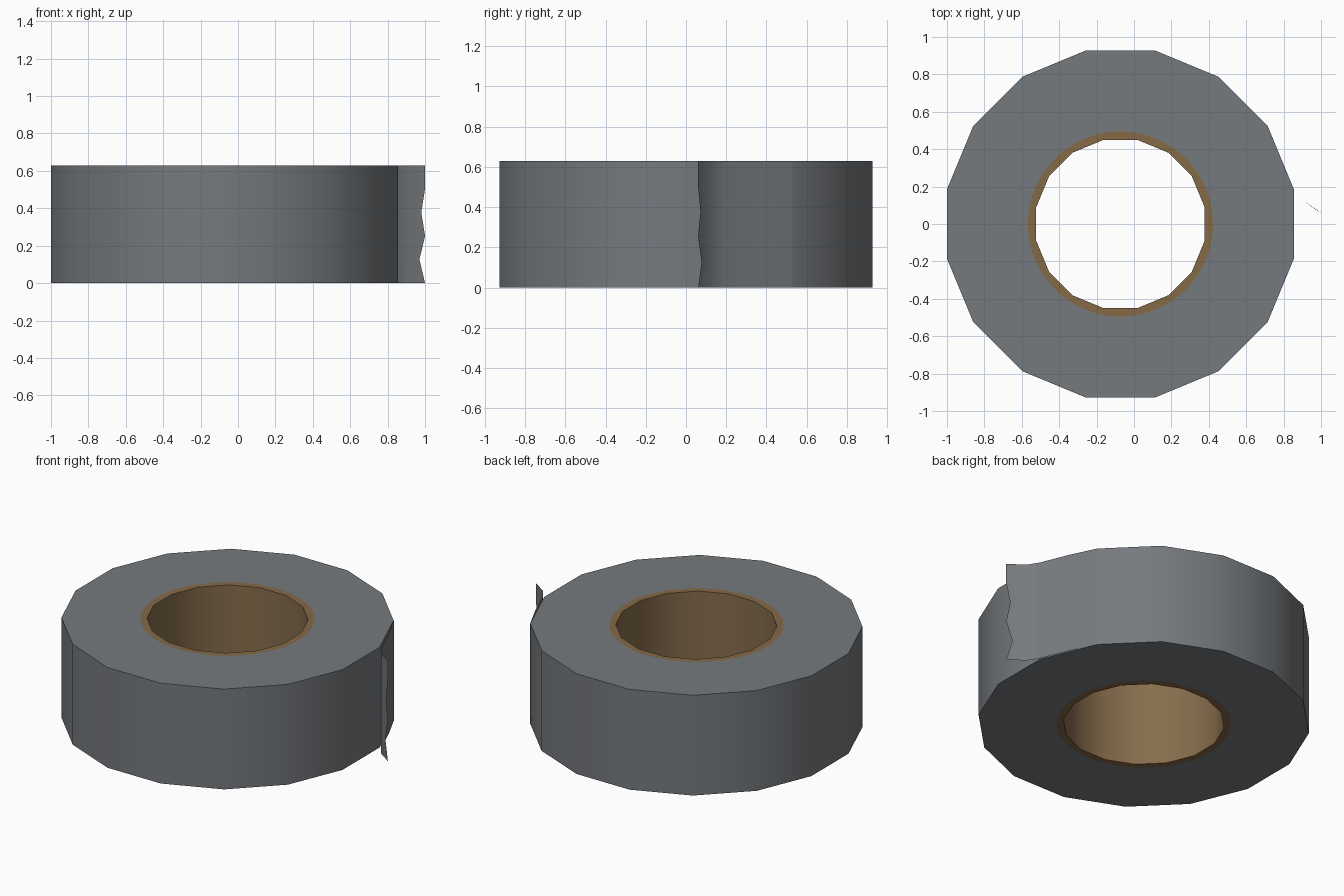
import bpy, bmesh, math

if "Cube" in bpy.data.objects:
    bpy.data.objects.remove(bpy.data.objects["Cube"])

N, SUB = 16, 4             # sides of the roll, circle points per side
CX, H = -0.0725, 0.63      # roll centre and height
R_OUT, R_CORE, R_HOLE = 0.946, 0.495, 0.459


def material(name, rgb):
    m = bpy.data.materials.new(name)
    m.diffuse_color = (*rgb, 1)
    m.use_nodes = True
    m.node_tree.nodes["Principled BSDF"].inputs["Base Color"].default_value = m.diffuse_color
    return m


grey = material("tape grey", (0.180, 0.193, 0.207))
card_edge = material("cardboard edge", (0.235, 0.142, 0.062))
card_wall = material("cardboard wall", (0.240, 0.154, 0.073))


def ring(bm, n, r, z):
    off = math.pi / N
    return [bm.verts.new((CX + r * math.cos(off + 2 * math.pi * i / n),
                          r * math.sin(off + 2 * math.pi * i / n), z)) for i in range(n)]


def finish(bm, name, mats):
    me = bpy.data.meshes.new(name)
    bm.to_mesh(me)
    bm.free()
    ob = bpy.data.objects.new(name, me)
    bpy.context.collection.objects.link(ob)
    for m in mats:
        me.materials.append(m)
    bpy.ops.object.select_all(action='DESELECT')
    ob.select_set(True)
    bpy.context.view_layer.objects.active = ob
    bpy.ops.object.shade_smooth_by_angle(angle=math.radians(35))
    return ob


def roll_part(name, r_poly, outward, mats):
    """A 16-sided wall plus flat caps that run to the round core outline."""
    bm = bmesh.new()
    polys = [ring(bm, N, r_poly, z) for z in (0, H)]
    rounds = [ring(bm, N * SUB, R_CORE, z) for z in (0, H)]
    for k in range(N):
        j = (k + 1) % N
        wall = bm.faces.new((polys[0][k], polys[0][j], polys[1][j], polys[1][k]))
        wall.material_index = len(mats) - 1
        if not outward:
            wall.normal_flip()
        for top in (0, 1):
            arc = [rounds[top][(k * SUB + i) % (N * SUB)] for i in range(SUB + 1)]
            cap = bm.faces.new([polys[top][k], polys[top][j]] + arc[::-1])
            cap.normal_update()
            if (cap.normal.z > 0) != bool(top):
                cap.normal_flip()
    return finish(bm, name, mats)


# Wound tape and cardboard core
roll_part("tape_roll", R_OUT, True, [grey])
roll_part("cardboard_core", R_HOLE, False, [card_edge, card_wall])

# Loose tape end: a thin sheet peeling off, with a torn edge
path = [(0.714, 0.527), (0.79, 0.37), (0.862, 0.195), (0.905, 0.125), (1.0, 0.06)]
tear = [0, 0.03, 0, 0.02, 0, 0]
bm = bmesh.new()
rows = []
for s, t in enumerate(tear):
    pts = path[:-1] + [(1.0 - t, 0.06 + 0.6 * t)]
    rows.append([bm.verts.new((x, y, H * s / (len(tear) - 1))) for x, y in pts])
for a, b in zip(rows, rows[1:]):
    for i in range(len(path) - 1):
        bm.faces.new((a[i + 1], a[i], b[i], b[i + 1]))
bmesh.ops.recalc_face_normals(bm, faces=bm.faces)
bm.faces.ensure_lookup_table()
if bm.faces[0].normal.x < 0:
    bmesh.ops.reverse_faces(bm, faces=bm.faces)
finish(bm, "loose_tape_end", [grey])
